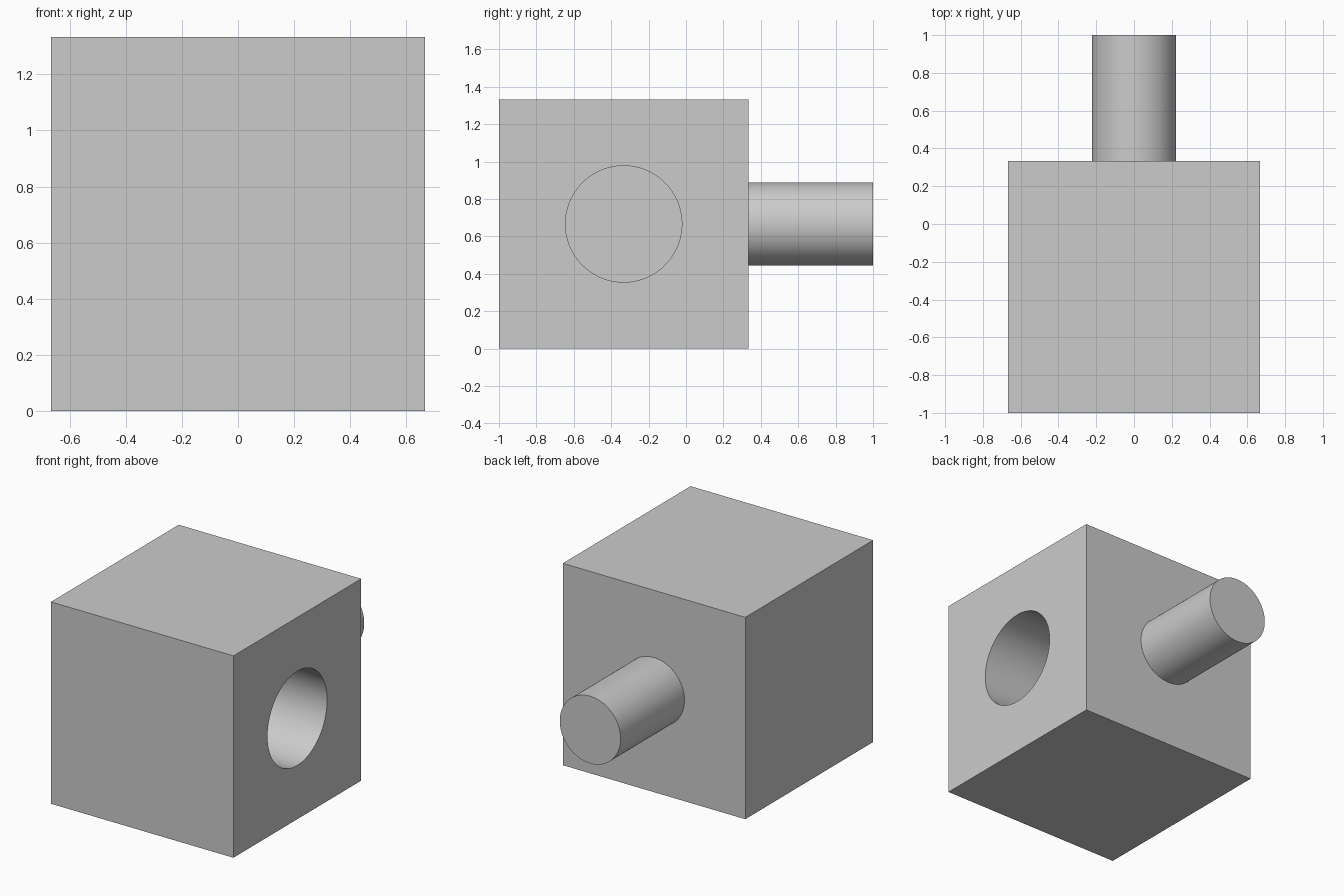
import bpy
import math

if "Cube" in bpy.data.objects:
    bpy.data.objects.remove(bpy.data.objects["Cube"], do_unlink=True)

U = 4 / 9            # design unit: the block is three units wide
SIDE = 3 * U
CENTRE_Y = -1 + SIDE / 2
CENTRE_Z = SIDE / 2
SOCKET_DEPTH = 1.5 * U

# Single grey material
grey = bpy.data.materials.new("light grey")
grey.use_nodes = True
colour = (0.6, 0.6, 0.6, 1)
grey.diffuse_color = colour
grey.node_tree.nodes["Principled BSDF"].inputs["Base Color"].default_value = colour


def finish(name):
    obj = bpy.context.object
    obj.name = name
    obj.data.name = name
    obj.data.materials.append(grey)
    return obj


def rod(name, radius, length, location, rotation):
    bpy.ops.mesh.primitive_cylinder_add(vertices=96, radius=radius, depth=length,
                                        location=location, rotation=rotation)
    return finish(name)


def smooth(obj):
    bpy.ops.object.select_all(action='DESELECT')
    obj.select_set(True)
    bpy.context.view_layer.objects.active = obj
    bpy.ops.object.shade_smooth_by_angle(angle=math.radians(30))


# Cube block
bpy.ops.mesh.primitive_cube_add(size=SIDE, location=(0, CENTRE_Y, CENTRE_Z))
block = finish("block")

# Blind round socket in the left side
cutter = rod("socket_cutter", 0.7 * U, 2 * SOCKET_DEPTH,
             (SIDE / 2, CENTRE_Y, CENTRE_Z), (0, math.pi / 2, 0))
cut = block.modifiers.new("socket", 'BOOLEAN')
cut.operation = 'DIFFERENCE'
cut.solver = 'EXACT'
cut.object = cutter
bpy.context.view_layer.objects.active = block
bpy.ops.object.modifier_apply(modifier=cut.name)
bpy.data.objects.remove(cutter, do_unlink=True)
smooth(block)

# Round peg on the back, slightly embedded in the block
embed = 0.01
back = CENTRE_Y + SIDE / 2 - embed
peg = rod("peg", 0.5 * U, 1 - back, (0, (1 + back) / 2, CENTRE_Z), (math.pi / 2, 0, 0))
smooth(peg)
